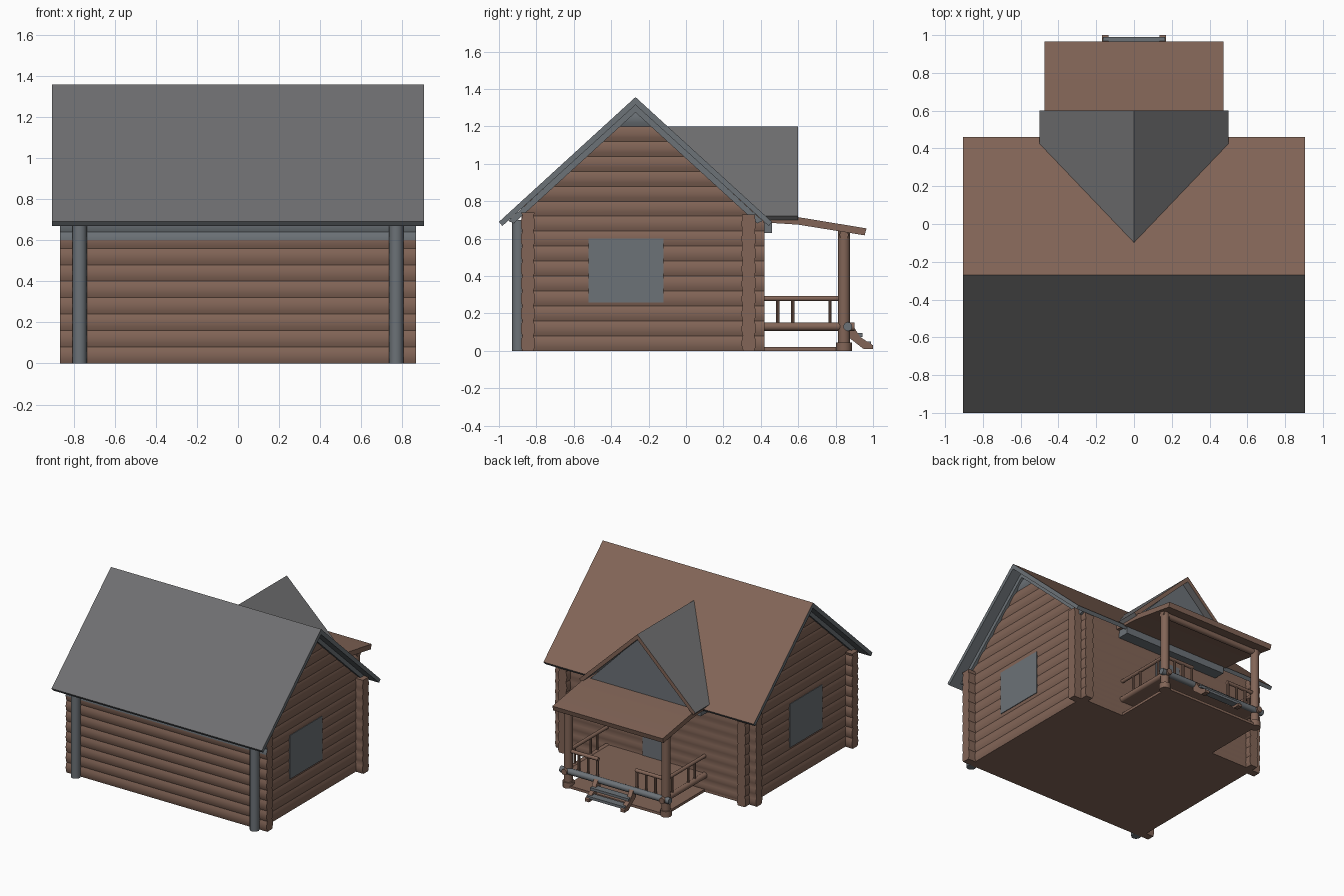
import bpy, bmesh, math
from mathutils import Vector, Matrix

if "Cube" in bpy.data.objects:
    bpy.data.objects.remove(bpy.data.objects["Cube"])


def material(name, rgb):
    m = bpy.data.materials.new(name)
    m.diffuse_color = (*rgb, 1)
    m.use_nodes = True
    m.node_tree.nodes["Principled BSDF"].inputs["Base Color"].default_value = m.diffuse_color
    return m


BROWN = material("brown timber", (0.225, 0.130, 0.095))
GREY = material("roof grey", (0.160, 0.160, 0.165))
BLUE = material("weathered blue grey", (0.150, 0.168, 0.185))
RIDGE_Y, SLOPE = -0.27, 0.918


def finish(name, bm, mat, mat2=None, rule=None):
    """Make an object; faces matching the rule get the second colour."""
    bmesh.ops.recalc_face_normals(bm, faces=bm.faces)
    bm.normal_update()
    if rule:
        for f in bm.faces:
            f.material_index = int(bool(rule(f)))
    me = bpy.data.meshes.new(name)
    bm.to_mesh(me)
    bm.free()
    me.materials.append(mat)
    if mat2:
        me.materials.append(mat2)
    ob = bpy.data.objects.new(name, me)
    bpy.context.collection.objects.link(ob)
    return ob


def loft(bm, rings):
    """Skin a stack of equal rings and cap both ends."""
    rings = [[bm.verts.new(p) for p in r] for r in rings]
    n = len(rings[0])
    for a, b in zip(rings, rings[1:]):
        for i in range(n):
            j = (i + 1) % n
            bm.faces.new((a[i], a[j], b[j], b[i]))
    bm.faces.new(rings[0])
    bm.faces.new(rings[-1])


def prism(name, prof, axis, a, b, mat, mat2=None, rule=None):
    """Extrude a (side, z) profile along x or y."""
    bm = bmesh.new()
    place = (lambda t, p: (t, p[0], p[1])) if axis == "x" else (lambda t, p: (p[0], t, p[1]))
    loft(bm, [[place(t, p) for p in prof] for t in (a, b)])
    return finish(name, bm, mat, mat2, rule)


def box(name, x, y, z, mat):
    return prism(name, [(y[0], z[0]), (y[1], z[0]), (y[1], z[1]), (y[0], z[1])], "x", x[0], x[1], mat)


def rod(name, p, q, r, mat, sides=12):
    p, q = Vector(p), Vector(q)
    d = q - p
    bm = bmesh.new()
    rot = d.to_track_quat("Z", "Y").to_matrix().to_4x4()
    bmesh.ops.create_cone(bm, cap_ends=True, segments=sides, radius1=r, radius2=r,
                          depth=d.length, matrix=Matrix.Translation((p + q) / 2) @ rot)
    return finish(name, bm, mat)


def log_wall(name, axis, centre, extent, top, mat2=None, rule=None):
    """Wall of stacked logs: rows swell and pinch every log height."""
    bm = bmesh.new()
    steps = round(top / 0.02)
    rings = []
    for i in range(steps + 1):
        z = top * i / steps
        t = 0.029 + 0.009 * math.sqrt(abs(math.sin(math.pi * z / 0.08)))
        lo, hi = extent(z)
        ring = [(lo, -t), (hi, -t), (hi, t), (lo, t)]
        rings.append([(s, centre + w, z) if axis == "x" else (centre + w, s, z) for s, w in ring])
    loft(bm, rings)
    return finish(name, bm, BROWN, mat2, rule)


def gable_extent(z):
    h = (1.325 - z) / SLOPE
    return max(-0.88, RIDGE_Y - h), min(0.42, RIDGE_Y + h)


# House floor and log walls
box("house_floor", (-0.80, 0.80), (-0.87, 0.37), (0, 0.03), BROWN)
log_wall("front_wall", "x", -0.845, lambda z: (-0.865, 0.865), 0.74,
         BLUE, lambda f: f.calc_center_median().z > 0.60 and f.normal.y < -0.3)
log_wall("back_wall", "x", 0.335, lambda z: (-0.865, 0.865), 0.73)
for s, side in ((-1, "left"), (1, "right")):
    log_wall(side + "_gable_wall", "y", s * 0.77, gable_extent, 1.30,
             BLUE, lambda f: f.calc_center_median().z > 1.21)
    rod(side + "_corner_post", (s * 0.77, -0.895, 0), (s * 0.77, -0.895, 0.70), 0.035, BLUE)
    # Window plate and gable trim under the roof
    box(side + "_window", (s * 0.803, s * 0.812), (-0.52, -0.12), (0.26, 0.60), BLUE)
    prism(side + "_gable_trim", [(-0.95, 0.695), (RIDGE_Y, 1.32), (0.41, 0.695), (0.38, 0.682),
                                 (RIDGE_Y, 1.275), (-0.92, 0.682)],
          "x", s * 0.79, s * 0.825, BLUE)

# Main roof: grey front slope, brown back slope with grey edges
for s, name, top in ((-1, "front_roof", GREY), (1, "back_roof", BROWN)):
    prism(name, [(RIDGE_Y, 1.357), (RIDGE_Y + s * 0.73, 0.69), (RIDGE_Y + s * 0.712, 0.668),
                 (RIDGE_Y, 1.315)], "x", -0.905, 0.905, top,
          BLUE, lambda f: f.normal.z < 0.3)

# Porch gable roof, its rear edge following the main roof slope
for s, side in ((-1, "left"), (1, "right")):
    prof = [(0, 1.20), (s * 0.50, 0.722), (s * 0.48, 0.70), (0, 1.16)]
    bm = bmesh.new()
    loft(bm, [[(x, RIDGE_Y + (1.35 - z) / SLOPE - 0.01, z) for x, z in prof],
              [(x, 0.60, z) for x, z in prof]])
    finish(side + "_porch_gable_roof", bm, GREY, BROWN, lambda f: f.normal.y > 0.9)
prism("porch_gable_panel", [(-0.46, 0.70), (0.46, 0.70), (0, 1.17)], "y", 0.36, 0.545, BLUE)

# Porch lean-to roof
prism("porch_roof", [(0.37, 0.735), (0.60, 0.715), (0.965, 0.655), (0.955, 0.618), (0.60, 0.675),
                     (0.37, 0.69)], "x", -0.475, 0.475, BROWN)
box("porch_wall_beam", (-0.45, 0.45), (0.37, 0.46), (0.63, 0.70), BLUE)
rod("porch_front_beam", (-0.45, 0.845, 0.62), (0.45, 0.845, 0.62), 0.024, BROWN)

# Porch floor and deck
box("porch_ground_plate", (-0.42, 0.42), (0.36, 0.87), (0, 0.02), BROWN)
box("porch_deck", (-0.42, 0.42), (0.36, 0.86), (0.11, 0.145), BROWN)
rod("deck_front_log", (-0.47, 0.865, 0.13), (0.47, 0.865, 0.13), 0.024, BLUE)

# Porch posts, railings and balusters
for s, side in ((-1, "left"), (1, "right")):
    x = s * 0.42
    rod(side + "_porch_post", (x, 0.845, 0), (x, 0.845, 0.64), 0.032, BROWN)
    rod(side + "_post_base", (x, 0.845, 0), (x, 0.845, 0.045), 0.042, BROWN)
    rod(side + "_deck_log", (x, 0.37, 0.13), (x, 0.90, 0.13), 0.023, BROWN)
    rod(side + "_side_rail", (x, 0.37, 0.28), (x, 0.85, 0.28), 0.014, BROWN)
    rod(side + "_front_rail", (x, 0.845, 0.28), (s * 0.16, 0.845, 0.28), 0.014, BROWN)
    for i, y in enumerate((0.49, 0.57, 0.77)):
        rod(f"{side}_side_baluster_{i}", (x, y, 0.13), (x, y, 0.28), 0.009, BROWN, 8)
    for i, bx in enumerate((0.17, 0.25, 0.33)):
        rod(f"{side}_front_baluster_{i}", (s * bx, 0.845, 0.13), (s * bx, 0.845, 0.28), 0.010, BROWN, 8)
    # Stair side board
    prism(side + "_stair_side", [(0.86, 0.15), (0.89, 0.14), (0.93, 0.075), (1.0, 0.03), (1.0, 0.01),
                                 (0.95, 0.01), (0.86, 0.08)], "x", s * 0.135, s * 0.17, BROWN)

# Stair treads
for i, (y, z) in enumerate(((0.915, 0.085), (0.962, 0.04))):
    box(f"stair_tread_{i}", (-0.165, 0.165), (y - 0.028, y + 0.028), (z - 0.01, z + 0.01), BLUE)

# Door plate on the porch wall
box("door", (-0.11, 0.11), (0.368, 0.377), (0.145, 0.58), BLUE)

# Smooth rounded logs, keep sharp edges
for ob in bpy.context.scene.objects:
    ob.select_set(True)
    bpy.context.view_layer.objects.active = ob
bpy.ops.object.shade_smooth_by_angle(angle=math.radians(40))
